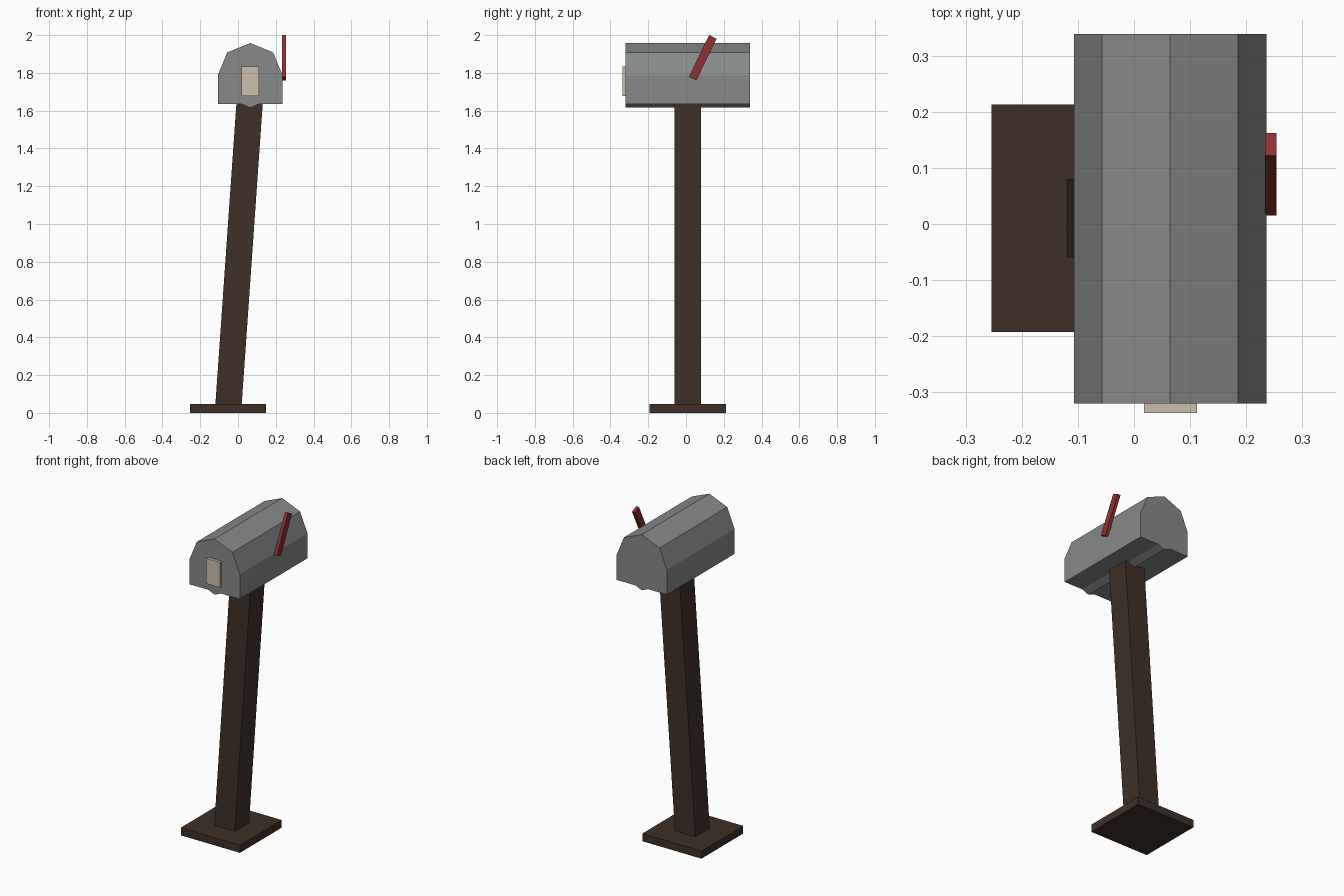
import bpy
import bmesh
from math import radians, sin, cos, tan
from mathutils import Matrix, Vector

cube = bpy.data.objects.get("Cube")
if cube:
    bpy.data.objects.remove(cube, do_unlink=True)


def material(name, rgb):
    mat = bpy.data.materials.new(name)
    mat.use_nodes = True
    colour = (*rgb, 1.0)
    mat.diffuse_color = colour
    mat.node_tree.nodes["Principled BSDF"].inputs["Base Color"].default_value = colour
    return mat


wood = material("dark wood", (0.050, 0.030, 0.020))
metal = material("grey metal", (0.240, 0.255, 0.250))
red = material("flag red", (0.270, 0.030, 0.032))
cream = material("cream", (0.600, 0.530, 0.410))


def finish(name, bm, mat):
    bmesh.ops.recalc_face_normals(bm, faces=bm.faces)
    mesh = bpy.data.meshes.new(name)
    bm.to_mesh(mesh)
    bm.free()
    mesh.materials.append(mat)
    obj = bpy.data.objects.new(name, mesh)
    bpy.context.collection.objects.link(obj)
    return obj


def box(name, centre, size, mat, tilt=0.0, axis="X"):
    bm = bmesh.new()
    bmesh.ops.create_cube(bm, size=1.0)
    place = (Matrix.Translation(centre) @ Matrix.Rotation(radians(tilt), 4, axis)
             @ Matrix.Diagonal((*size, 1.0)))
    bmesh.ops.transform(bm, matrix=place, verts=bm.verts)
    return finish(name, bm, mat)


def extrude_profile(name, points, y_front, y_back, mat):
    bm = bmesh.new()
    face = bm.faces.new([bm.verts.new((x, y_front, z)) for x, z in points])
    grown = bmesh.ops.extrude_face_region(bm, geom=[face])["geom"]
    verts = [g for g in grown if isinstance(g, bmesh.types.BMVert)]
    bmesh.ops.translate(bm, verts=verts, vec=(0, y_back - y_front, 0))
    return finish(name, bm, mat)


# Ground plate and leaning post
box("base_plate", (-0.053, 0.01, 0.0235), (0.403, 0.406, 0.047), wood)
LEAN = 4.0
post_low, post_high = 0.02, 1.70
post_mid = (post_low + post_high) / 2
post_x = -0.05 + tan(radians(LEAN)) * (post_mid - 0.047)
box("post", (post_x, 0.01, post_mid), (0.139, 0.14, post_high - post_low),
    wood, LEAN, "Y")

# Box body: faceted arched roof, straight sides, shallow keel underneath
cx, cz, r, floor = 0.0645, 1.787, 0.1715, 1.634
profile = [(cx + r * cos(radians(a)), cz + r * sin(radians(a)))
           for a in range(0, 181, 45)]
profile += [(cx - r, floor), (cx - 0.043, floor), (cx, cz - r),
            (cx + 0.043, floor), (cx + r, floor)]
extrude_profile("mailbox_body", profile, -0.32, 0.339, metal)

# Front label plate and tilted signal flag
box("front_plate", (0.065, -0.327, 1.756), (0.094, 0.02, 0.156), cream)
box("signal_flag", (0.244, 0.0885, 1.88), (0.020, 0.044, 0.2455), red, -26.0, "X")
